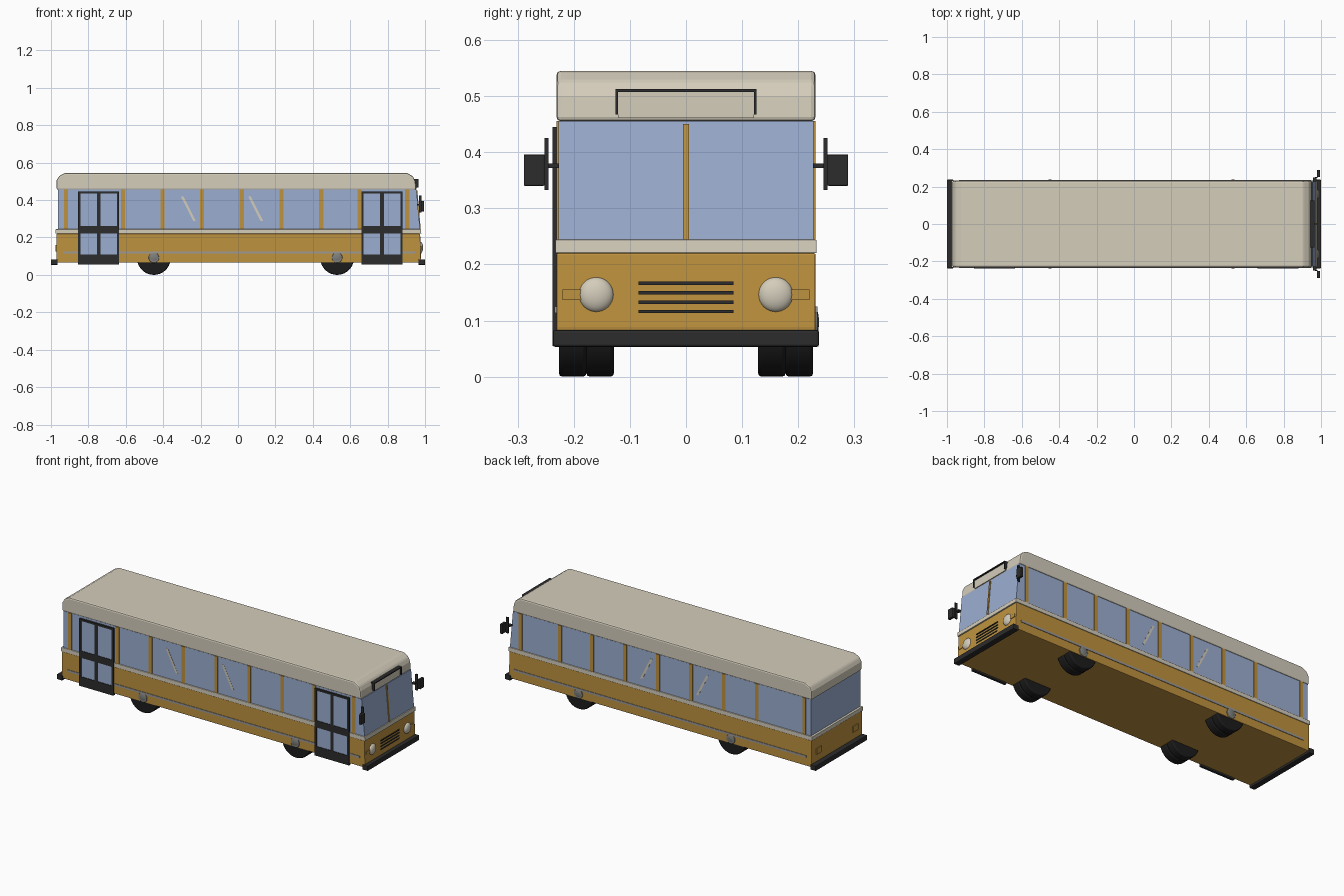
import bpy, bmesh, math
from mathutils import Matrix, Vector

cube = bpy.data.objects.get("Cube")
if cube:
    bpy.data.objects.remove(cube)


def material(name, r, g, b):
    m = bpy.data.materials.new(name)
    m.use_nodes = True
    m.diffuse_color = (r, g, b, 1)
    m.node_tree.nodes["Principled BSDF"].inputs["Base Color"].default_value = (r, g, b, 1)
    return m


CREAM = material("cream", 0.66, 0.61, 0.50)
OCHRE = material("ochre", 0.52, 0.29, 0.05)
GLASS = material("window blue", 0.33, 0.43, 0.64)
DARK = material("charcoal", 0.025, 0.025, 0.025)
RUBBER = material("tyre black", 0.012, 0.012, 0.012)
STEEL = material("steel grey", 0.22, 0.22, 0.21)
TRIM = material("trim grey", 0.33, 0.32, 0.31)


def finish(name, bm, mat, bevel=0, segments=2, smooth=False):
    bmesh.ops.recalc_face_normals(bm, faces=bm.faces)
    mesh = bpy.data.meshes.new(name)
    bm.to_mesh(mesh)
    bm.free()
    mesh.materials.append(mat)
    ob = bpy.data.objects.new(name, mesh)
    bpy.context.scene.collection.objects.link(ob)
    if bevel:
        mod = ob.modifiers.new("soft edges", 'BEVEL')
        mod.width, mod.segments = bevel, segments
        mod.limit_method = 'ANGLE'
    if smooth:
        bpy.ops.object.select_all(action='DESELECT')
        ob.select_set(True)
        bpy.context.view_layer.objects.active = ob
        bpy.ops.object.shade_smooth_by_angle(angle=math.radians(40))
    return ob


def box(name, mat, x, y, z, bevel=0):
    """Box from (min, max) ranges."""
    bm = bmesh.new()
    bmesh.ops.create_cube(bm, size=1)
    for v in bm.verts:
        v.co = [r[0] if c < 0 else r[1] for r, c in zip((x, y, z), v.co)]
    return finish(name, bm, mat, bevel)


def extrude_profile(name, mat, points, half_width, bevel=0):
    """Side profile in x and z, extruded across the whole width."""
    bm = bmesh.new()
    face = bm.faces.new([bm.verts.new((x, -half_width, z)) for x, z in points])
    ext = bmesh.ops.extrude_face_region(bm, geom=[face])["geom"]
    for v in ext:
        if isinstance(v, bmesh.types.BMVert):
            v.co.y = half_width
    return finish(name, bm, mat, bevel)


def cylinder(name, mat, x, y, z, radius, depth, bevel=0):
    bm = bmesh.new()
    turn = Matrix.Translation((x, y, z)) @ Matrix.Rotation(math.pi / 2, 4, 'X')
    bmesh.ops.create_cone(bm, cap_ends=True, segments=40, radius1=radius,
                          radius2=radius, depth=depth, matrix=turn)
    return finish(name, bm, mat, bevel, smooth=True)


def ball(name, mat, centre, scale):
    bm = bmesh.new()
    bmesh.ops.create_uvsphere(bm, u_segments=28, v_segments=16, radius=1,
                              matrix=Matrix.LocRotScale(Vector(centre), None, Vector(scale)))
    return finish(name, bm, mat, smooth=True)


def span(centre, width):
    return (centre - width / 2, centre + width / 2)


# Main shell: lower body, belt, glazing and roof
extrude_profile("lower_body", OCHRE, [(-.97, .065), (.965, .065), (.978, .085),
                (.974, .22), (-.97, .22)], .231, .003)
extrude_profile("belt_rail", CREAM, [(-.975, .22), (.98, .22), (.978, .244), (-.975, .244)], .233, .002)
extrude_profile("glazing", GLASS, [(-.962, .244), (.973, .244), (.954, .456), (-.962, .456)], .227)
extrude_profile("roof", CREAM, [(-.97, .455), (.953, .455), (.949, .50), (.937, .525), (.905, .545),
                (-.925, .545), (-.957, .528), (-.97, .505)], .231, .008)

# Window pillars, side trim and glare streaks on both sides
for side, tag in ((-1, "door_side"), (1, "far_side")):
    def across(a, b):
        return tuple(sorted((side * a, side * b)))

    for x in (-.92, -.615, -.403, -.192, .02, .232, .445, .65, .905):
        box(f"pillar_{tag}", OCHRE, span(x, .022), across(.222, .2305), (.244, .456))
    box(f"trim_strip_{tag}", TRIM, (-.935, .945), across(.229, .234), (.113, .125))
    for x in (-.305, .055):
        bm = bmesh.new()
        outline = [(x, .418), (x + .014, .418), (x + .08, .287), (x + .066, .287)]
        bm.faces.new([bm.verts.new((px, side * .2285, pz)) for px, pz in outline])
        streak = finish(f"glare_streak_{tag}", bm, CREAM)
        streak.modifiers.new("thickness", 'SOLIDIFY').thickness = .001

    # Twin tyres and hubs
    for axle in (-.45, .53):
        for y in (.153, .202):
            cylinder(f"tyre_{tag}", RUBBER, axle, side * y, .09, .09, .049, .006)
        cylinder(f"hub_disc_{tag}", STEEL, axle, side * .229, .092, .028, .01, .002)
        ball(f"hub_cap_{tag}", STEEL, (axle, side * .231, .097), (.024, .006, .024))

    # Mirror, headlamp, indicator and tail lamp
    box(f"mirror_arm_{tag}", DARK, (.968, .982), across(.245, .252), (.333, .425))
    box(f"mirror_{tag}", DARK, (.979, .995), across(.252, .289), (.34, .396), .002)
    box(f"mirror_bracket_{tag}", DARK, (.957, .975), across(.226, .248), (.372, .38))
    ball(f"headlamp_{tag}", CREAM, (.974, side * .16, .146), (.016, .031, .031))
    box(f"indicator_{tag}", OCHRE, (.97, .98), across(.185, .22), (.137, .155))
    box(f"tail_lamp_{tag}", OCHRE, (-.975, -.965), across(.145, .19), (.125, .16))

# Double doors
for x in (-.745, .77):
    box("door_glass", GLASS, span(x, .21), (-.235, -.225), (.06, .44))
    for dx, width in ((-.104, .012), (0, .02), (.104, .012)):
        box("door_upright", DARK, span(x + dx, width), (-.238, -.224), (.055, .445))
    for z in ((.055, .11), (.22, .26), (.434, .445)):
        box("door_rail", DARK, span(x, .22), (-.238, -.224), z)

# Bumpers
for name, x in (("nose_bumper", (.965, 1)), ("tail_bumper", (-1, -.965))):
    box(name, DARK, x, (-.237, .237), (.053, .083), .004)

# Nose: grille, windscreen divider and destination sign
for i in range(4):
    box("grille_slat", DARK, (.968, .98), (-.085, .085), span(.116 + i * .0167, .006))
extrude_profile("windscreen_divider", OCHRE, [(.96, .244), (.977, .244), (.959, .45), (.945, .45)], .005)
box("sign_box", CREAM, (.93, .957), (-.121, .121), (.461, .507))
box("sign_hood", DARK, (.93, .965), (-.126, .126), (.507, .513))
for y in (-.1235, .1235):
    box("sign_cheek", DARK, (.93, .965), span(y, .005), (.467, .513))
